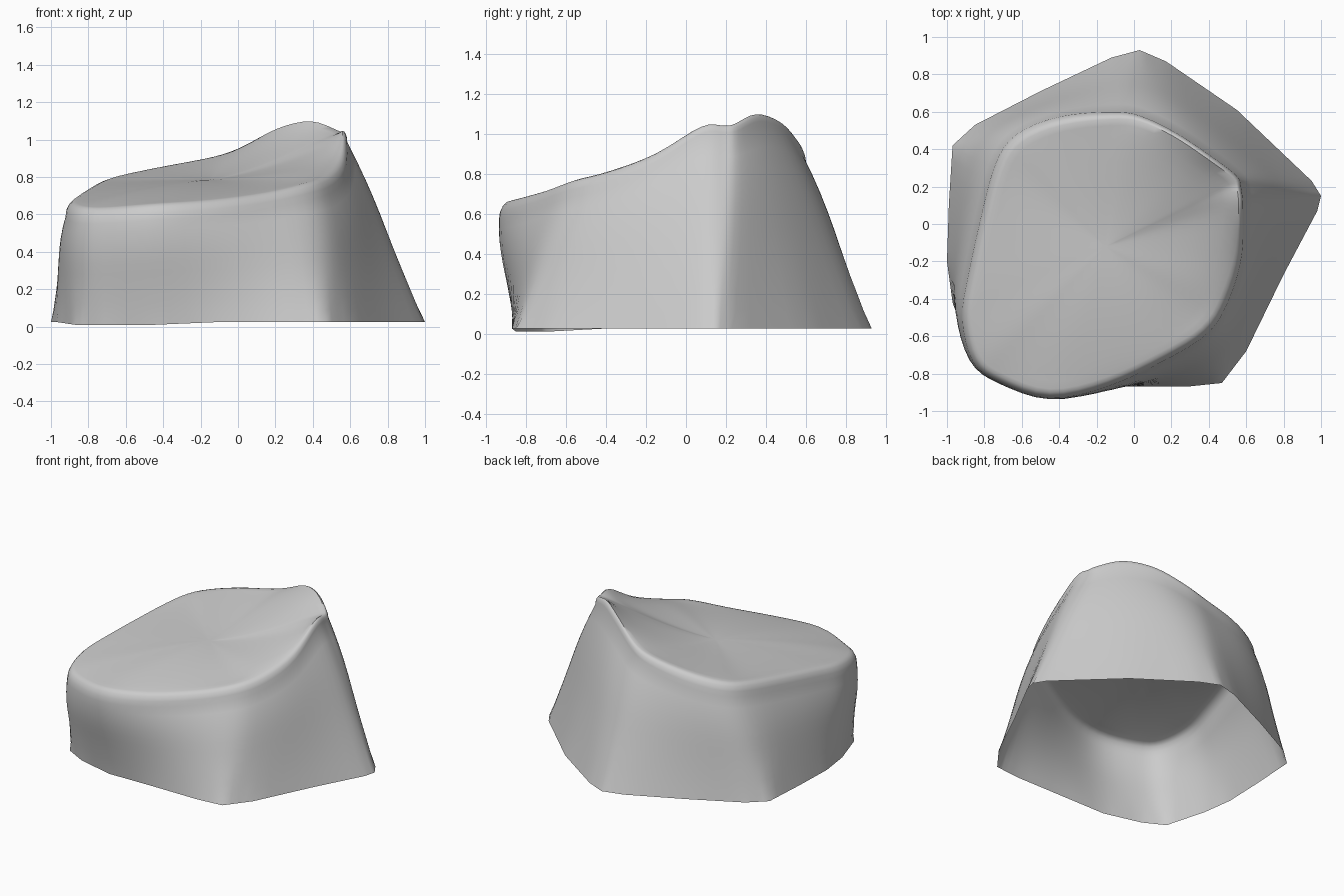
import bpy, bmesh, math
from mathutils import Vector

if "Cube" in bpy.data.objects:
    bpy.data.objects.remove(bpy.data.objects["Cube"])

# Stations round the shell: base x, base y, rim x, rim y, rim z
STATIONS = [
    (1.0, .15, .55, .19, 1.04), (.95, .23, .53, .245, 1.05), (.55, .61, .39, .35, 1.10),
    (.17, .87, .21, .47, 1.06), (.03, .93, .03, .55, .965), (-.12, .89, -.12, .56, .91),
    (-.50, .71, -.38, .53, .86), (-.85, .53, -.60, .44, .815), (-.97, .42, -.70, .29, .785),
    (-.99, .10, -.78, -.02, .74), (-1.0, -.20, -.84, -.30, .70), (-.97, -.42, -.87, -.50, .67),
    (-.87, -.70, -.82, -.71, .645), (-.72, -.78, -.70, -.80, .64), (-.45, -.85, -.45, -.885, .66),
    (-.10, -.87, -.15, -.82, .68), (.28, -.87, .15, -.68, .72), (.47, -.85, .36, -.55, .77),
    (.60, -.68, .46, -.39, .81), (.80, -.27, .54, -.15, .90), (.98, .07, .56, .08, 1.04)]
SUB = 4
CENTRE = Vector((-.15, -.12, .785))


def catmull(a, b, c, d, t):
    return .5 * (2 * b + (c - a) * t + (2 * a - 5 * b + 4 * c - d) * t * t
                 + (3 * b - a - 3 * c + d) * t ** 3)


def relax(loop, times):
    for _ in range(times):
        loop = [loop[i - 1] * .25 + loop[i] * .5 + loop[(i + 1) % len(loop)] * .25
                for i in range(len(loop))]
    return loop


# Straight-sided base outline and smoothly curved rim
count = len(STATIONS)
low = [Vector((s[0], s[1], .01 if s[1] < -.6 and s[0] < -.4 else .025)) for s in STATIONS]
high = [Vector(s[2:]) for s in STATIONS]
base, rim = [], []
for i in range(count):
    for k in range(SUB):
        t = k / SUB
        base.append(low[i].lerp(low[(i + 1) % count], t))
        rim.append(catmull(*[high[(i + j) % count] for j in (-1, 0, 1, 2)], t))
rim = relax(rim, 1)
n = len(rim)

# Outward direction of the rim, and tighter rounding where the rim is tall
out = []
for i in range(n):
    d = rim[(i + 2) % n] - rim[i - 2]
    out.append(Vector((d.y, -d.x, 0)).normalized())
out = [o.normalized() for o in relax(out, 3)]
tall = relax([min(1, max(0, (r.z - .85) / .15)) for r in rim], 4)
wide = [.055 - .03 * t for t in tall]
deep = [.09 - .03 * t for t in tall]


def edge(c, s):
    return [r + o * w * c - Vector((0, 0, d * (1 - s)))
            for r, o, w, d in zip(rim, out, wide, deep)]


rings = []
# Walls, slightly bulged, with corners that fade upwards
shoulder = edge(1, 0)
for k in range(11):
    t = k / 10
    soft = relax(base, round(7 * t))
    rings.append([b.lerp(s, t) + o * .017 * math.sin(math.pi * t * t)
                  for b, s, o in zip(soft, shoulder, out)])
# Rounded edge
for a in (25, 50, 70, 90):
    rings.append(edge(math.cos(math.radians(a)), math.sin(math.radians(a))))
# Dished top, its heights evened out towards the middle
for f in (.95, .88, .78, .66, .54, .42, .3, .18, .08):
    heights = relax([r.z for r in rim], round(160 * (1 - f)))
    ring = []
    for r, h in zip(rim, heights):
        p = CENTRE.lerp(r, f)
        p.z = CENTRE.z + (h - CENTRE.z) * f ** 1.25
        ring.append(p)
    rings.append(ring)

bm = bmesh.new()
vr = [[bm.verts.new(p) for p in ring] for ring in rings]
for lo, hi in zip(vr, vr[1:]):
    for i in range(n):
        j = (i + 1) % n
        bm.faces.new((lo[i], lo[j], hi[j], hi[i]))
tip = bm.verts.new(CENTRE)
for i in range(n):
    bm.faces.new((vr[-1][i], vr[-1][(i + 1) % n], tip))
mesh = bpy.data.meshes.new("hollow_shell")
bm.to_mesh(mesh)
bm.free()
shell = bpy.data.objects.new("hollow_shell", mesh)
bpy.context.collection.objects.link(shell)
bpy.context.view_layer.objects.active = shell
shell.select_set(True)
bpy.ops.object.shade_smooth_by_angle(angle=math.radians(45))
